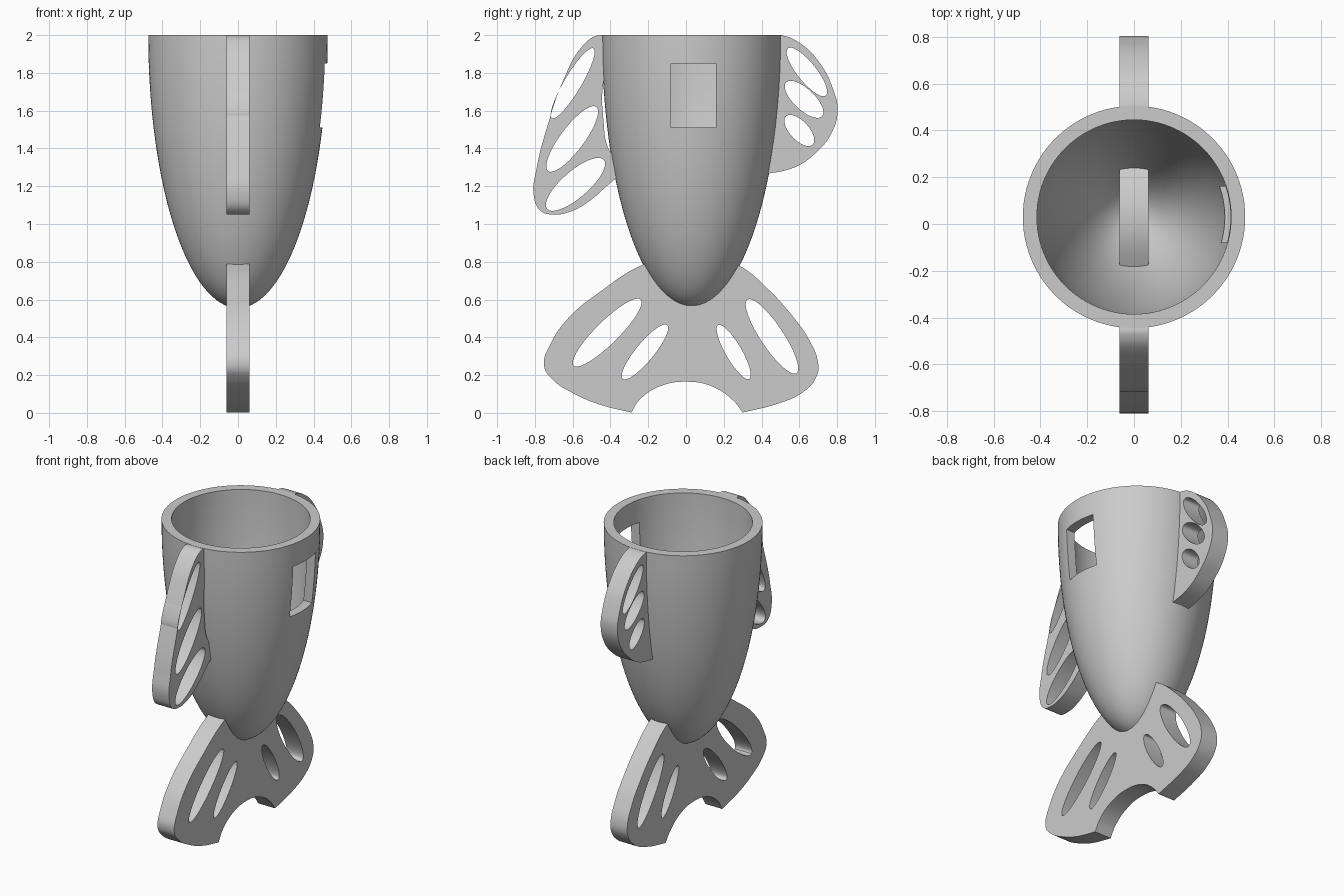
import bpy, math
from mathutils import Matrix, Vector

cube = bpy.data.objects.get("Cube")
if cube:
    bpy.data.objects.remove(cube)

# One plain grey for everything
grey = bpy.data.materials.new("plain grey")
grey.use_nodes = True
tone = (0.6, 0.6, 0.6, 1)
grey.diffuse_color = tone
grey.node_tree.nodes["Principled BSDF"].inputs["Base Color"].default_value = tone

CENTRE_Y, TOP = 0.03, 2.0
HALF = 0.061  # half thickness of fins


def select(obj):
    bpy.ops.object.select_all(action='DESELECT')
    obj.select_set(True)
    bpy.context.view_layer.objects.active = obj


def finish(obj):
    obj.data.materials.clear()
    obj.data.materials.append(grey)
    select(obj)
    bpy.ops.object.shade_smooth_by_angle(angle=math.radians(35))


def fin(name, outline, corners, holes):
    """Flat plate in the y-z plane, with lens holes given as (end, end, width)."""
    curve = bpy.data.curves.new(name, 'CURVE')
    curve.dimensions, curve.fill_mode = '2D', 'BOTH'
    curve.extrude, curve.resolution_u = HALF, 8
    edge = curve.splines.new('BEZIER')
    edge.use_cyclic_u = True
    edge.bezier_points.add(len(outline) - 1)
    for i, (point, co) in enumerate(zip(edge.bezier_points, outline)):
        point.co = (*co, 0)
        kind = 'VECTOR' if i in corners else 'AUTO'
        point.handle_left_type = point.handle_right_type = kind
    for a, b, width in holes:
        a, b = Vector(a), Vector(b)
        mid, along = (a + b) / 2, (b - a) / 2
        across = Vector((-along.y, along.x)).normalized() * width / 2
        ring = curve.splines.new('POLY')
        ring.use_cyclic_u = True
        ring.points.add(39)
        for i, point in enumerate(ring.points):
            t = math.tau * i / 40
            p = mid + along * math.cos(t) + across * math.sin(t)
            point.co = (p.x, p.y, 0, 1)
    obj = bpy.data.objects.new(name, curve)
    bpy.context.collection.objects.link(obj)
    obj.matrix_world = Matrix(((0, 0, 1, 0), (1, 0, 0, 0), (0, 1, 0, 0), (0, 0, 0, 1)))
    select(obj)
    bpy.ops.object.convert(target='MESH')
    finish(bpy.context.object)


# Cup: half-ellipsoid shell, outer and inner profile spun round the axis
def shell_profile(radius, depth, steps=32):
    return [(radius * math.sin(math.pi / 2 * i / steps),
             TOP - depth * math.cos(math.pi / 2 * i / steps)) for i in range(steps + 1)]


outer = shell_profile(0.475, 1.445)
inner = shell_profile(0.415, 1.385)
profile = outer[1:] + inner[:0:-1]
SIDES = 96
verts = [(r * math.cos(math.tau * s / SIDES), CENTRE_Y + r * math.sin(math.tau * s / SIDES), z)
         for s in range(SIDES) for r, z in profile]
n = len(profile)
faces = []
bottom, floor = len(verts), len(verts) + 1
verts += [(0, CENTRE_Y, outer[0][1]), (0, CENTRE_Y, inner[0][1])]
for s in range(SIDES):
    a, b = s * n, (s + 1) % SIDES * n
    faces += [(a + i, b + i, b + i + 1, a + i + 1) for i in range(n - 1)]
    faces += [(bottom, b, a), (floor, a + n - 1, b + n - 1)]
mesh = bpy.data.meshes.new("cup_body")
mesh.from_pydata(verts, [], faces)
cup = bpy.data.objects.new("cup_body", mesh)
bpy.context.collection.objects.link(cup)
mesh.materials.append(grey)

# Rectangular window through one side wall
bpy.ops.mesh.primitive_cube_add(size=1, location=(0.45, 0.04, 1.68))
cutter = bpy.context.object
cutter.name = "window_cutter"
cutter.scale = (0.4, 0.24, 0.34)
cutter.hide_render = True
cut = cup.modifiers.new("window", 'BOOLEAN')
cut.operation, cut.solver, cut.object = 'DIFFERENCE', 'EXACT', cutter
select(cup)
bpy.ops.object.modifier_apply(modifier="window")
bpy.data.objects.remove(cutter)
finish(cup)

# Long fin at the front
fin("front_fin",
    [(-.42, 1.995), (-.47, 1.998), (-.55, 1.94), (-.65, 1.76), (-.73, 1.53), (-.79, 1.3),
     (-.806, 1.15), (-.77, 1.07), (-.70, 1.05), (-.6, 1.07), (-.5, 1.13), (-.42, 1.2),
     (-.35, 1.26), (-.37, 1.34), (-.415, 1.41), (-.437, 1.55), (-.443, 1.7), (-.42, 1.85)],
    {0, 12, 13},
    [((-.49, 1.93), (-.71, 1.56), .09), ((-.475, 1.62), (-.73, 1.28), .125),
     ((-.435, 1.34), (-.735, 1.08), .14)])

# Short fin at the back
fin("back_fin",
    [(.475, 1.998), (.51, 1.998), (.60, 1.96), (.71, 1.85), (.78, 1.71), (.803, 1.6),
     (.77, 1.48), (.68, 1.37), (.575, 1.3), (.41, 1.262), (.45, 1.5), (.47, 1.75)],
    {0, 9},
    [((.54, 1.93), (.74, 1.68), .1), ((.53, 1.75), (.72, 1.57), .11),
     ((.53, 1.57), (.67, 1.42), .1)])

# Tail fan that carries the cup, with an arched notch underneath
fin("tail_fan",
    [(.03, .87), (-.25, .775), (-.45, .645), (-.62, .505), (-.72, .36), (-.752, .25),
     (-.71, .18), (-.59, .1), (-.46, .045), (-.29, .002), (-.245, .07), (-.14, .14),
     (.01, .165), (.15, .135), (.255, .06), (.3, .002), (.49, .05), (.62, .11),
     (.69, .19), (.7, .26), (.65, .39), (.57, .505), (.44, .65), (.29, .775)],
    {9, 15},
    [((-.24, .6), (-.595, .25), .12), ((-.1, .465), (-.335, .18), .095),
     ((.325, .6), (.585, .21), .12), ((.17, .465), (.335, .18), .085)])
